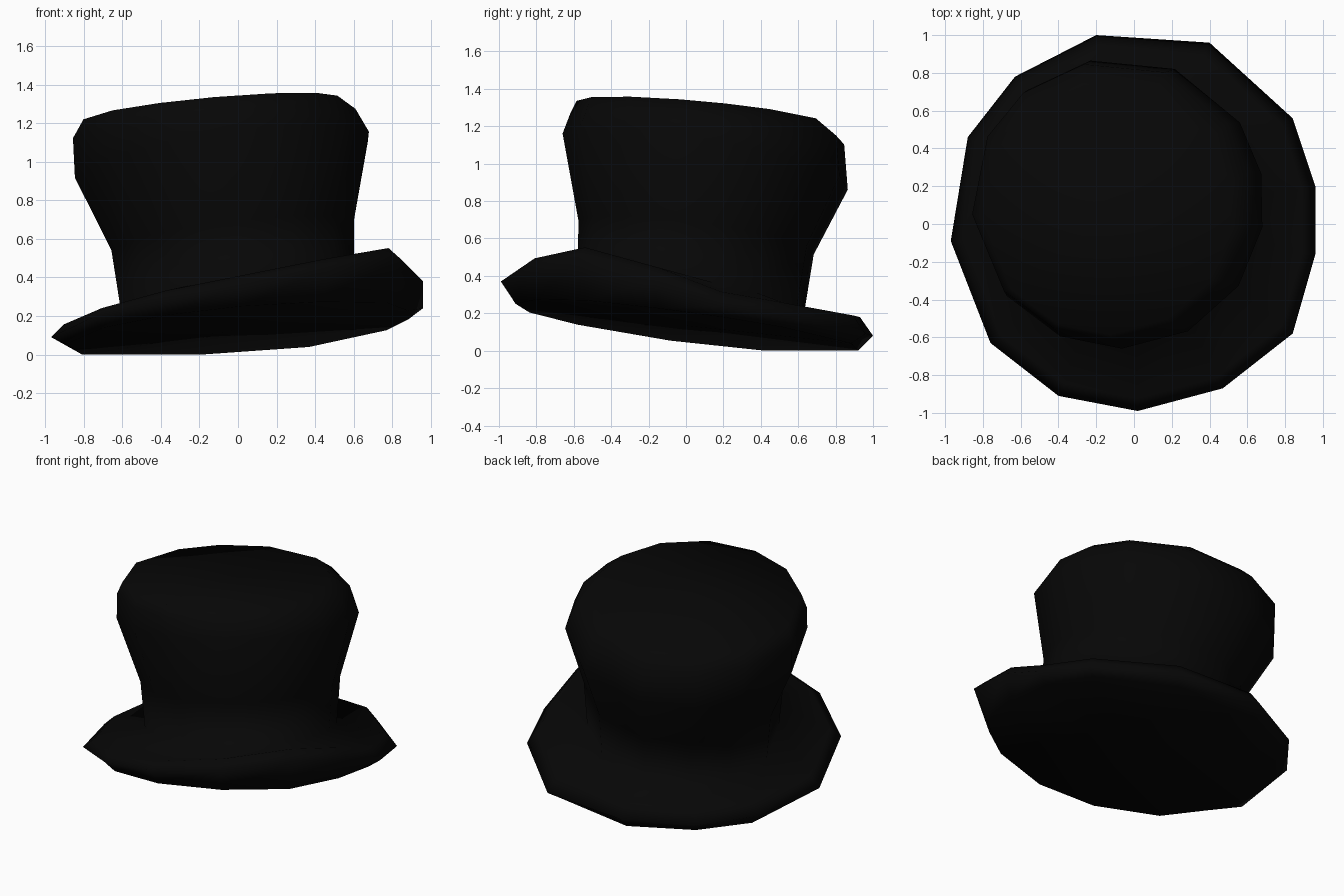
import bpy, bmesh, math

if "Cube" in bpy.data.objects:
    bpy.data.objects.remove(bpy.data.objects["Cube"])

felt = bpy.data.materials.new("black_felt")
felt.diffuse_color = (0.002, 0.002, 0.002, 1)
felt.use_nodes = True
felt.node_tree.nodes["Principled BSDF"].inputs["Base Color"].default_value = felt.diffuse_color


def loft(name, rings):
    """Skin equal-length rings and close both ends with a centre fan."""
    bm = bmesh.new()
    vs = [[bm.verts.new(p) for p in r] for r in rings]
    n = len(vs[0])
    for a, b in zip(vs, vs[1:]):
        for i in range(n):
            j = (i + 1) % n
            bm.faces.new((a[i], a[j], b[j], b[i]))
    for r in (vs[0], vs[-1]):
        c = bm.verts.new([sum(v.co[k] for v in r) / n for k in range(3)])
        for i in range(n):
            bm.faces.new((r[i], r[(i + 1) % n], c))
    bmesh.ops.recalc_face_normals(bm, faces=bm.faces)
    for f in bm.faces:
        f.smooth = True
    me = bpy.data.meshes.new(name)
    bm.to_mesh(me)
    bm.free()
    me.materials.append(felt)
    ob = bpy.data.objects.new(name, me)
    bpy.context.collection.objects.link(ob)
    return ob


# Brim outline: warped, uneven, pointed edge
edge = [(0.96, 0.20, 0.24), (0.84, 0.56, 0.17), (0.40, 0.96, 0.09),
        (-0.20, 1.00, 0.08), (-0.63, 0.78, 0.07), (-0.88, 0.46, 0.08),
        (-0.97, -0.09, 0.09), (-0.76, -0.63, 0.19), (-0.40, -0.91, 0.29),
        (0.02, -0.99, 0.37), (0.47, -0.87, 0.45), (0.84, -0.58, 0.50),
        (0.96, -0.16, 0.38)]


# Flat tilted underside, and the raised upper roll of the brim
under = [(x * 0.92, y * 0.92, max(0, 0.125 + 0.085 * x - 0.125 * y))
         for x, y, z in edge]
upper = [(x * 0.93, y * 0.93, z + 0.07 + 0.03 * y) for x, y, z in edge]


# Crown ring: circle whose corners line up with the brim, sheared to tilt
def tilted_ring(cx, cy, cz, r, gx, gy):
    pts = []
    for x, y, _ in edge:
        a = math.atan2(y, x)
        dx, dy = r * math.cos(a), r * math.sin(a)
        pts.append((cx + dx, cy + dy, cz + gx * dx + gy * dy))
    return pts


# centre x, y, z, radius, slope in x, slope in y
crown = [tilted_ring(*p) for p in (
    (0.00, 0.03, 0.30, 0.61, 0.14, -0.17),
    (-0.025, 0.06, 0.61, 0.635, 0.12, -0.13),
    (-0.08, 0.11, 1.02, 0.77, 0.15, -0.18),
    (-0.12, 0.12, 1.19, 0.74, 0.10, -0.10),
    (-0.14, 0.08, 1.275, 0.665, 0.09, -0.09))]
loft("top_hat", [under, edge, upper] + crown)
